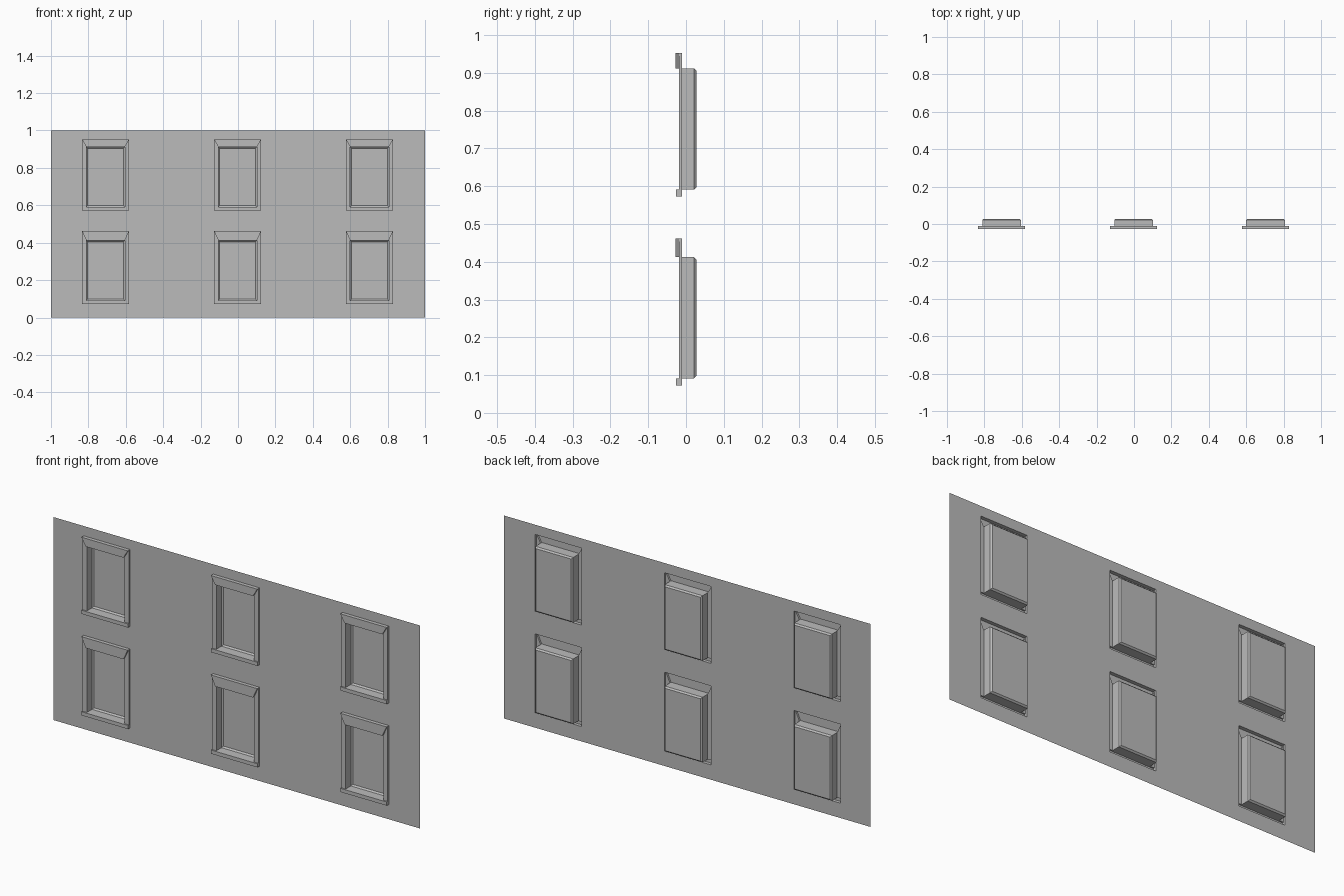
import bpy
import bmesh

cube = bpy.data.objects.get("Cube")
if cube:
    bpy.data.objects.remove(cube)

# Depths, from the lintel at the front to the pane at the back
LINTEL_Y, SILL_Y, FRAME_Y, WALL_Y = -0.028, -0.026, -0.019, -0.01
RECESS_Y, PANE_Y = 0.021, 0.028

# Window layout
COLUMNS = [-0.708, -0.002, 0.703]
ROWS = [(0.0, 0.462), (0.5, 0.952)]        # base height, top of lintel
HALF_OUTER, HALF_INNER = 0.126, 0.103
FRAME_BOTTOM, OPEN_BOTTOM, OPEN_TOP = 0.073, 0.091, 0.412
BEVEL = 0.007

grey = bpy.data.materials.new("plain grey")
grey.use_nodes = True
colour = (0.5, 0.5, 0.5, 1)
grey.diffuse_color = colour
grey.node_tree.nodes["Principled BSDF"].inputs["Base Color"].default_value = colour


def rect(x0, z0, x1, z1):
    return [(x0, z0), (x1, z0), (x1, z1), (x0, z1)]


def fill(bm, outline, y):
    bm.faces.new([bm.verts.new((x, y, z)) for x, z in outline])


def band(bm, start, y_start, end, y_end):
    """Join two outlines with a ring of faces."""
    a = [bm.verts.new((x, y_start, z)) for x, z in start]
    b = [bm.verts.new((x, y_end, z)) for x, z in end]
    for i in range(len(a)):
        j = (i + 1) % len(a)
        bm.faces.new((a[i], a[j], b[j], b[i]))


def raised(bm, outline, y_back, y_front):
    """Raised shell, open at the back."""
    band(bm, outline, y_back, outline, y_front)
    fill(bm, outline, y_front)


def finish(bm, name):
    bmesh.ops.remove_doubles(bm, verts=bm.verts, dist=0.0001)
    mesh = bpy.data.meshes.new(name)
    bm.to_mesh(mesh)
    bm.free()
    mesh.materials.append(grey)
    obj = bpy.data.objects.new(name, mesh)
    bpy.context.collection.objects.link(obj)


# Wall sheet: a grid of cells with the window cells left open
bm = bmesh.new()
xs = [-1.0] + [c + s * HALF_OUTER for c in COLUMNS for s in (-1, 1)] + [1.0]
zs = [0.0] + [z for base, top in ROWS for z in (base + FRAME_BOTTOM, top)] + [1.0]
for i in range(len(xs) - 1):
    for j in range(len(zs) - 1):
        if not (i % 2 and j % 2):
            fill(bm, rect(xs[i], zs[j], xs[i + 1], zs[j + 1]), WALL_Y)
bmesh.ops.remove_doubles(bm, verts=bm.verts, dist=0.0001)
bmesh.ops.dissolve_limit(bm, angle_limit=0.01, verts=bm.verts, edges=bm.edges)
finish(bm, "wall")

for base, top in ROWS:
    bottom, low, high = (base + z for z in (FRAME_BOTTOM, OPEN_BOTTOM, OPEN_TOP))
    for c in COLUMNS:
        x0, x1 = c - HALF_OUTER, c + HALF_OUTER
        u0, u1 = c - HALF_INNER, c + HALF_INNER
        outer = rect(x0, bottom, x1, top)
        inner = rect(u0, low, u1, high)

        # Frame edge and the two mitred jambs
        bm = bmesh.new()
        band(bm, outer, WALL_Y, outer, FRAME_Y)
        fill(bm, [(x0, low), (u0, low), (u0, high), (x0, top)], FRAME_Y)
        fill(bm, [(u1, low), (x1, low), (x1, top), (u1, high)], FRAME_Y)
        finish(bm, "window_frame")

        # Lintel with mitred ends
        bm = bmesh.new()
        raised(bm, [(u0, high), (u1, high), (x1, top), (x0, top)], FRAME_Y, LINTEL_Y)
        finish(bm, "lintel")

        # Sill
        bm = bmesh.new()
        raised(bm, rect(x0, bottom, x1, low), FRAME_Y, SILL_Y)
        finish(bm, "sill")

        # Recess with a bevelled edge round the pane
        bm = bmesh.new()
        pane = rect(u0 + BEVEL, low + BEVEL, u1 - BEVEL, high - BEVEL)
        band(bm, inner, FRAME_Y, inner, RECESS_Y)
        band(bm, inner, RECESS_Y, pane, PANE_Y)
        fill(bm, pane, PANE_Y)
        finish(bm, "window_recess")
